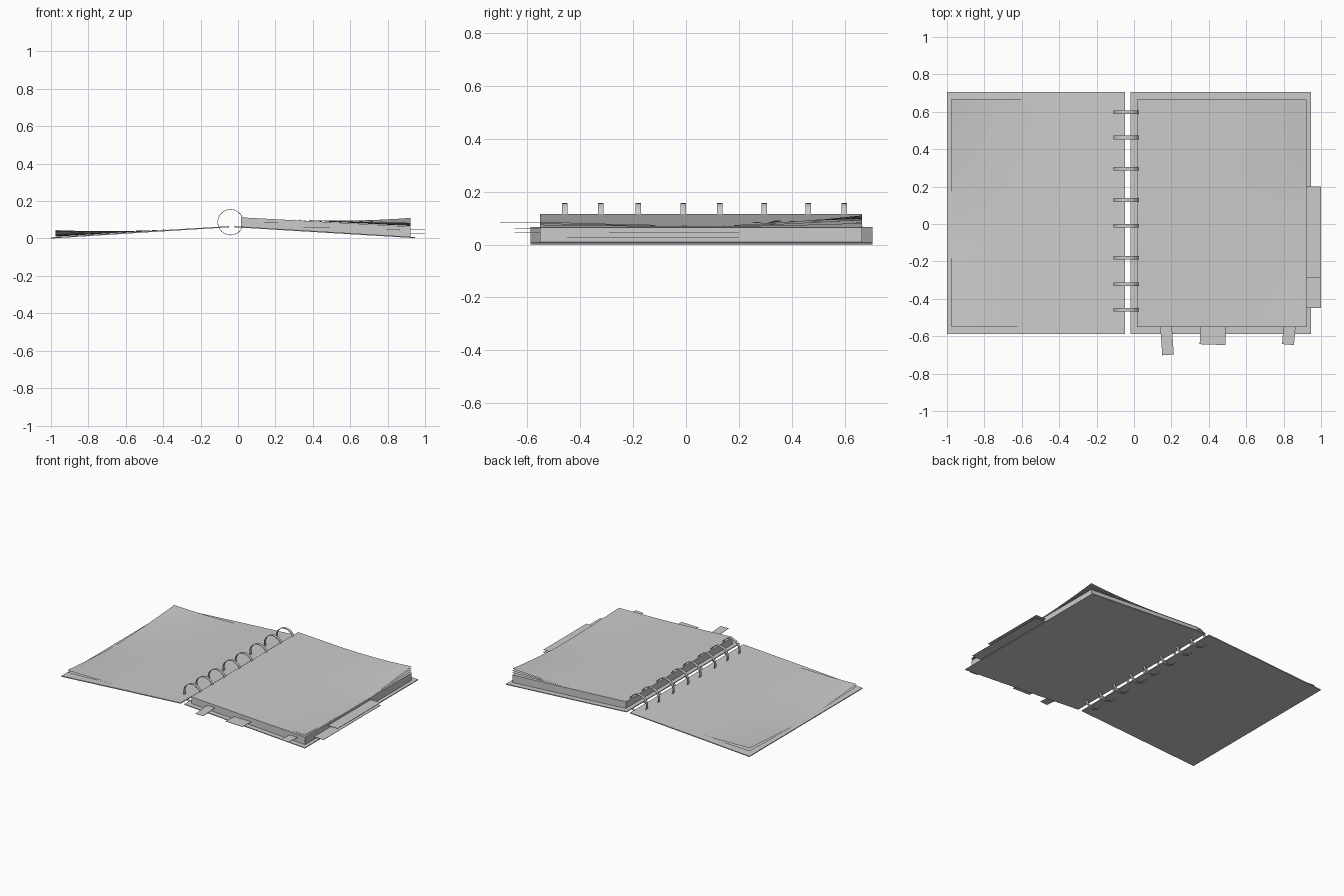
import bpy, math
from mathutils import Vector

if "Cube" in bpy.data.objects:
    bpy.data.objects.remove(bpy.data.objects["Cube"])


def make(name, verts, faces, smooth=False):
    me = bpy.data.meshes.new(name)
    me.from_pydata(verts, [], faces)
    me.validate()
    ob = bpy.data.objects.new(name, me)
    bpy.context.collection.objects.link(ob)
    if smooth:
        for p in me.polygons:
            p.use_smooth = True
    return ob


def slab(name, profile, y0, y1):
    """Extrude a counter-clockwise x/z profile along y."""
    n = len(profile)
    verts = [(x, y0, z) for x, z in profile] + [(x, y1, z) for x, z in profile]
    faces = [tuple(range(n)), tuple(range(2 * n - 1, n - 1, -1))]
    faces += [(i, i + n, (i + 1) % n + n, (i + 1) % n) for i in range(n)]
    return make(name, verts, faces)


def sheet(name, x_in, x_out, z_in, z_out, y0, y1, lift_front, lift_back, y_mid, n=16):
    """Loose page whose two outer corners curl upward."""
    verts, faces = [], []
    for i in range(n + 1):
        u = i / n
        curl = max(0, (u - 0.3) / 0.7) ** 2
        for j in range(n + 1):
            y = y0 + (y1 - y0) * j / n
            if y > y_mid:
                lift = lift_back * ((y - y_mid) / (y1 - y_mid)) ** 1.6
            else:
                lift = lift_front * ((y_mid - y) / (y_mid - y0)) ** 1.6
            verts.append((x_in + (x_out - x_in) * u, y,
                          z_in + (z_out - z_in) * u + lift * curl))
    w = n + 1
    for i in range(n):
        for j in range(n):
            a = i * w + j
            f = (a, a + w, a + w + 1, a + 1)
            faces.append(f if x_out > x_in else f[::-1])
    return make(name, verts, faces, True)


# Covers, sloping down from the spine
slab("left_cover", [(-1.0, 0.0), (-0.5, 0.032), (-0.047, 0.06),
                    (-0.047, 0.066), (-0.5, 0.039), (-1.0, 0.006)], -0.587, 0.705)
slab("right_cover", [(-0.018, 0.06), (0.945, 0.002), (0.945, 0.008),
                     (-0.018, 0.066)], -0.587, 0.705)

# Paper block on the right cover
slab("paper_block", [(0.015, 0.064), (0.922, 0.0095), (0.922, 0.064),
                     (0.015, 0.113)], -0.552, 0.665)

# Curled loose pages
for i, (f, b) in enumerate([(0.006, 0.012), (0.010, 0.026), (0.014, 0.040)]):
    sheet(f"right_page_{i + 1}", 0.015, 0.922, 0.114 + 0.001 * i, 0.067 + 0.0015 * i,
          -0.552, 0.665, f, b, 0.1)
for i, (f, b) in enumerate([(0.013, 0.012), (0.030, 0.034)]):
    sheet(f"left_page_{i + 1}", -0.05, -0.977, 0.0675 + 0.0005 * i, 0.010 + 0.001 * i,
          -0.552, 0.668, f, b, -0.02)

# Binder rings: flat ribbon hoops
R, SEG, HALF = 0.07, 24, 0.010
for k, y in enumerate([0.598, 0.462, 0.296, 0.128, -0.010, -0.180, -0.322, -0.458]):
    verts, faces = [], []
    for i in range(SEG):
        a = 2 * math.pi * i / SEG
        for r, dy in ((R, -HALF), (R, HALF), (R - 0.003, HALF), (R - 0.003, -HALF)):
            verts.append((-0.04 + r * math.cos(a), y + dy, 0.087 + r * math.sin(a)))
    for i in range(SEG):
        p, q = 4 * i, 4 * ((i + 1) % SEG)
        for c in range(4):
            d = (c + 1) % 4
            faces.append((p + c, p + d, q + d, q + c))
    ring = make(f"ring_{k + 1}", verts, faces, True)
    bpy.context.view_layer.objects.active = ring
    ring.select_set(True)
    bpy.ops.object.shade_smooth_by_angle(angle=math.radians(40))
    ring.select_set(False)


def tab(name, cx, cy, z, sx, sy, turn=0.0):
    """Thin bookmark rectangle."""
    c, s, t = math.cos(turn), math.sin(turn), 0.0012
    verts = []
    for dz in (-t, t):
        for a, b in ((-1, -1), (1, -1), (1, 1), (-1, 1)):
            px, py = a * sx / 2, b * sy / 2
            verts.append((cx + px * c - py * s, cy + px * s + py * c, z + dz))
    faces = [(3, 2, 1, 0), (4, 5, 6, 7)]
    faces += [(i, (i + 1) % 4, (i + 1) % 4 + 4, i + 4) for i in range(4)]
    make(name, verts, faces)


# Side tabs and front bookmarks
tab("side_tab_lower", 0.95, -0.125, 0.027, 0.10, 0.65)
tab("side_tab_upper", 0.95, -0.045, 0.047, 0.10, 0.49)
tab("bookmark_1", 0.176, -0.615, 0.084, 0.062, 0.17, math.radians(4))
tab("bookmark_2", 0.422, -0.590, 0.060, 0.138, 0.11, math.radians(-2))
tab("bookmark_3", 0.828, -0.590, 0.046, 0.064, 0.11, math.radians(-5))
